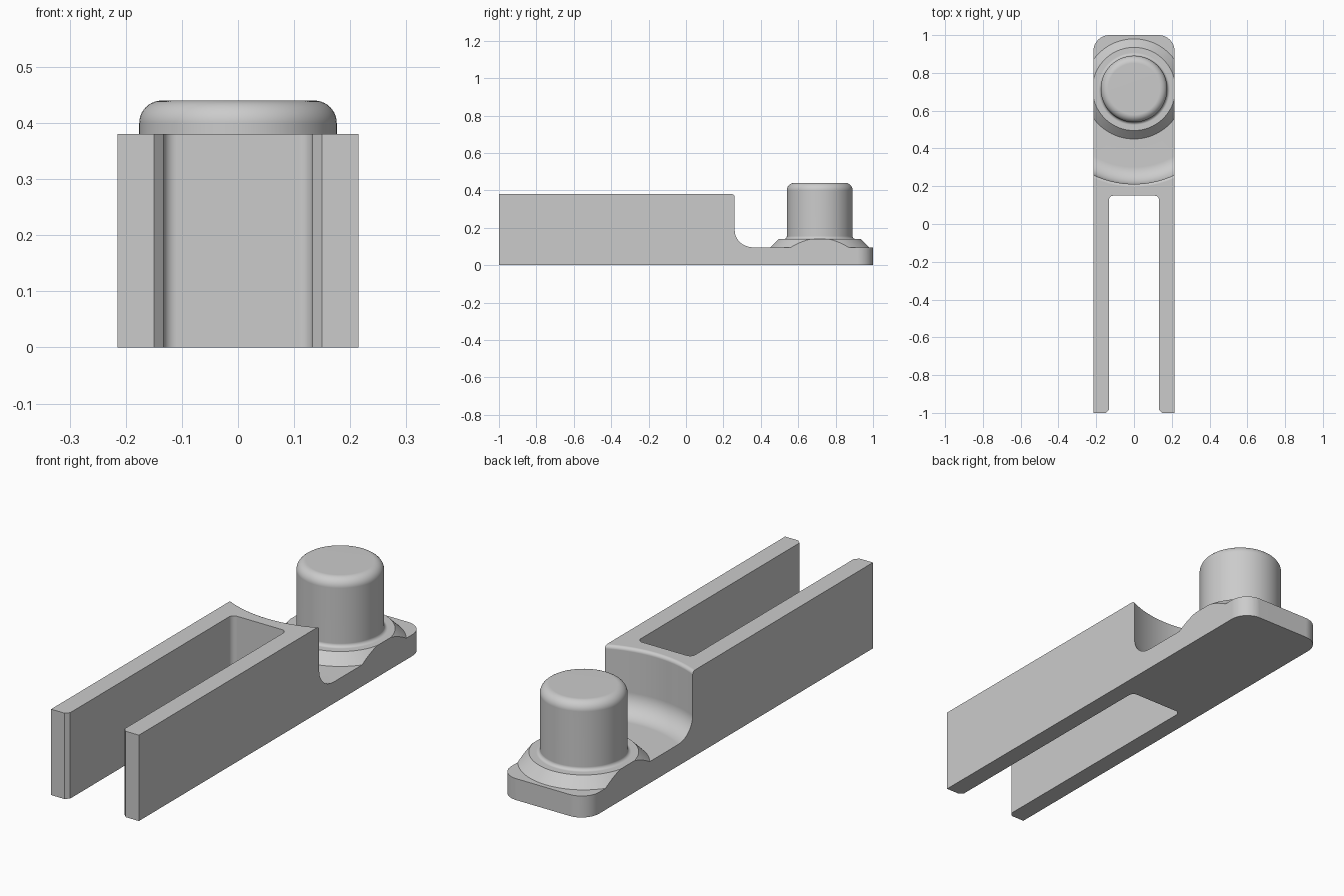
import bpy
import bmesh
from math import cos, sin, radians
from mathutils import Matrix, Vector

cube = bpy.data.objects.get("Cube")
if cube:
    bpy.data.objects.remove(cube, do_unlink=True)

HALF_W, HEIGHT, FLOOR = 0.215, 0.38, 0.095
PEG_Y = 0.715

grey = bpy.data.materials.new("plain grey")
grey.use_nodes = True
grey.diffuse_color = (0.6, 0.6, 0.6, 1)
grey.node_tree.nodes["Principled BSDF"].inputs["Base Color"].default_value = (0.6, 0.6, 0.6, 1)


def arc(cx, cy, r, start, end, steps=8):
    """Points of an arc, angles in degrees."""
    angles = [radians(start + (end - start) * i / steps) for i in range(steps + 1)]
    return [(cx + r * cos(a), cy + r * sin(a)) for a in angles]


def finish(bm, name):
    bmesh.ops.recalc_face_normals(bm, faces=bm.faces)
    mesh = bpy.data.meshes.new(name)
    bm.to_mesh(mesh)
    bm.free()
    mesh.materials.append(grey)
    obj = bpy.data.objects.new(name, mesh)
    bpy.context.collection.objects.link(obj)
    return obj


def prism(name, outline, z0, z1):
    bm = bmesh.new()
    face = bm.faces.new([bm.verts.new((x, y, z0)) for x, y in outline])
    top = bmesh.ops.extrude_face_region(bm, geom=[face])["geom"]
    verts = [v for v in top if isinstance(v, bmesh.types.BMVert)]
    bmesh.ops.translate(bm, verts=verts, vec=(0, 0, z1 - z0))
    return finish(bm, name)


def lathe(name, profile, steps=96):
    """Turn an (r, z) profile around the peg axis."""
    bm = bmesh.new()
    verts = [bm.verts.new((r, 0, z)) for r, z in profile]
    edges = [bm.edges.new(pair) for pair in zip(verts, verts[1:])]
    bmesh.ops.spin(bm, geom=verts + edges, cent=(0, 0, 0), axis=(0, 0, 1),
                   angle=radians(360), steps=steps, use_duplicate=False)
    bmesh.ops.remove_doubles(bm, verts=bm.verts, dist=1e-5)
    bmesh.ops.transform(bm, matrix=Matrix.Translation(Vector((0, PEG_Y, 0))), verts=bm.verts)
    return finish(bm, name)


def combine(target, tool, operation):
    mod = target.modifiers.new(operation.lower(), "BOOLEAN")
    mod.operation, mod.solver, mod.object = operation, "EXACT", tool
    bpy.ops.object.modifier_apply(modifier=mod.name)
    bpy.data.objects.remove(tool, do_unlink=True)


# Oversized stock block, trimmed to its outline at the end
bracket = prism("fork_bracket", [(-0.4, -1.2), (0.4, -1.2), (0.4, 1.2), (-0.4, 1.2)], 0, HEIGHT)
bpy.ops.object.select_all(action="DESELECT")
bracket.select_set(True)
bpy.context.view_layer.objects.active = bracket

# Round clearance around the peg, with a filleted foot and a softened top edge
wall, foot, lip = 0.503, 0.09, 0.015
clearance = lathe("clearance_cutter",
                  [(0, FLOOR)]
                  + arc(wall - foot, FLOOR + foot, foot, -90, 0, 12)
                  + arc(wall + lip, HEIGHT - lip, lip, 180, 90, 5)
                  + [(wall + lip, 0.6), (0, 0.6)])
combine(bracket, clearance, "DIFFERENCE")

# Peg with rounded top, standing on a conical collar
peg_r, peg_top, rim, fillet, collar_z = 0.176, 0.44, 0.04, 0.015, 0.14
peg = lathe("peg",
            [(0, 0.05), (0.31, 0.05), (0.22, collar_z)]
            + arc(peg_r + fillet, collar_z + fillet, fillet, 270, 180, 5)
            + arc(peg_r - rim, peg_top - rim, rim, 0, 90, 10)
            + [(0, peg_top)])
combine(bracket, peg, "UNION")

# Plan outline: rounded tail, two prongs with chamfered inner tips, open slot
slot, slot_end, round_in, chamfer, tail = 0.133, 0.15, 0.024, 0.017, 0.085
right_half = ([(slot, -1 + chamfer), (slot + chamfer, -1), (HALF_W, -1)]
              + arc(HALF_W - tail, 1 - tail, tail, 0, 90, 12))
inner = arc(slot - round_in, slot_end - round_in, round_in, 90, 0, 6)
half = inner + right_half
outline = half + [(-x, y) for x, y in reversed(half)]
combine(bracket, prism("outline_trim", outline, -0.1, 0.6), "INTERSECT")

# Smooth curved walls, crisp edges, flat planes
bpy.ops.object.shade_smooth_by_angle(angle=radians(30))
weighted = bracket.modifiers.new("flat_planes", "WEIGHTED_NORMAL")
weighted.keep_sharp = True
